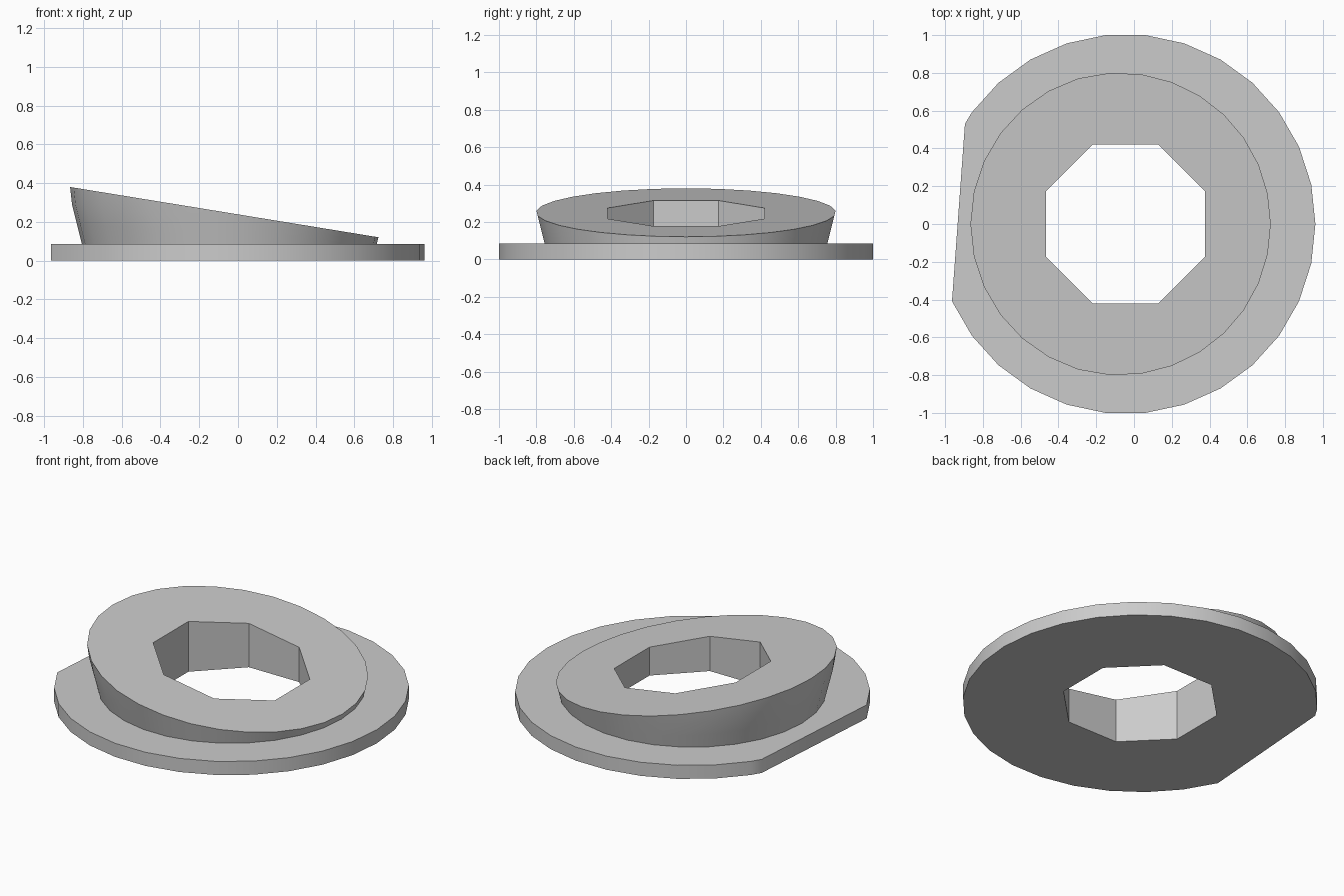
import bpy, bmesh, math

if "Cube" in bpy.data.objects:
    bpy.data.objects.remove(bpy.data.objects["Cube"])

CX = -0.045            # shared axis of flange, collar and hole
SIDES = 30
BASE_Z = 0.085         # flange thickness


def collar_radius(z):
    """Flaring collar profile, steeper near the top."""
    if z < 0.29:
        return 0.76 + 0.25 * (z - BASE_Z)
    return 0.811 + 0.11 * (z - 0.29)


def slope_z(x):
    """Height of the slanted top plane."""
    return 0.12 - 0.163 * (x - 0.728)


def flange_outline():
    """Circle with a slightly skewed flat on the -x side."""
    r = 1.0055
    pts = []
    for i in range(SIDES):
        deg = i * 360 / SIDES
        if 150 < deg < 200:
            continue
        a = math.radians(deg)
        pts.append((CX + r * math.cos(a), r * math.sin(a)))
        if deg == 144:
            pts.append((-0.895, 0.53))
    return pts


def collar_ring(t):
    """Ring at fraction t between the flange and the slanted top."""
    ring = []
    for i in range(SIDES):
        a = 2 * math.pi * i / SIDES
        z = 0.25
        for _ in range(20):
            z = slope_z(CX + collar_radius(z) * math.cos(a))
        z = BASE_Z + t * (z - BASE_Z)
        r = collar_radius(z)
        ring.append((CX + r * math.cos(a), r * math.sin(a), z))
    return ring


bm = bmesh.new()


def add_loop(points):
    return [bm.verts.new(p) for p in points]


def skin(a, b):
    n = len(a)
    for i in range(n):
        j = (i + 1) % n
        bm.faces.new((a[i], a[j], b[j], b[i]))


def annulus(a, b):
    """Flat face between an outer and an inner loop."""
    edges = []
    for loop in (a, b):
        for i in range(len(loop)):
            pair = (loop[i], loop[(i + 1) % len(loop)])
            edges.append(bm.edges.get(pair) or bm.edges.new(pair))
    bmesh.ops.triangle_fill(bm, edges=edges, use_beauty=True)


# Flange side
outline = flange_outline()
low = add_loop([(x, y, 0) for x, y in outline])
high = add_loop([(x, y, BASE_Z) for x, y in outline])
skin(low, high)

# Collar side
rings = [add_loop(collar_ring(t)) for t in (0, 0.35, 0.7, 1)]
for a, b in zip(rings, rings[1:]):
    skin(a, b)

# Octagonal hole wall
hr = 0.42 / math.cos(math.pi / 8)
octagon = [(CX + hr * math.cos(math.pi / 8 + k * math.pi / 4),
            hr * math.sin(math.pi / 8 + k * math.pi / 4)) for k in range(8)]
hole_low = add_loop([(x, y, 0) for x, y in octagon])
hole_top = add_loop([(x, y, slope_z(x)) for x, y in octagon])
skin(hole_low, hole_top)

# Underside, flange ledge and slanted top
annulus(low, hole_low)
annulus(high, rings[0])
annulus(rings[-1], hole_top)

bmesh.ops.recalc_face_normals(bm, faces=bm.faces[:])
mesh = bpy.data.meshes.new("slanted_collar_flange")
bm.to_mesh(mesh)
bm.free()

grey = bpy.data.materials.new("light grey")
grey.diffuse_color = (0.6, 0.6, 0.6, 1)
grey.use_nodes = True
grey.node_tree.nodes["Principled BSDF"].inputs["Base Color"].default_value = grey.diffuse_color
mesh.materials.append(grey)

obj = bpy.data.objects.new("slanted_collar_flange", mesh)
bpy.context.collection.objects.link(obj)
bpy.context.view_layer.objects.active = obj
obj.select_set(True)
bpy.ops.object.shade_smooth_by_angle(angle=math.radians(30))
